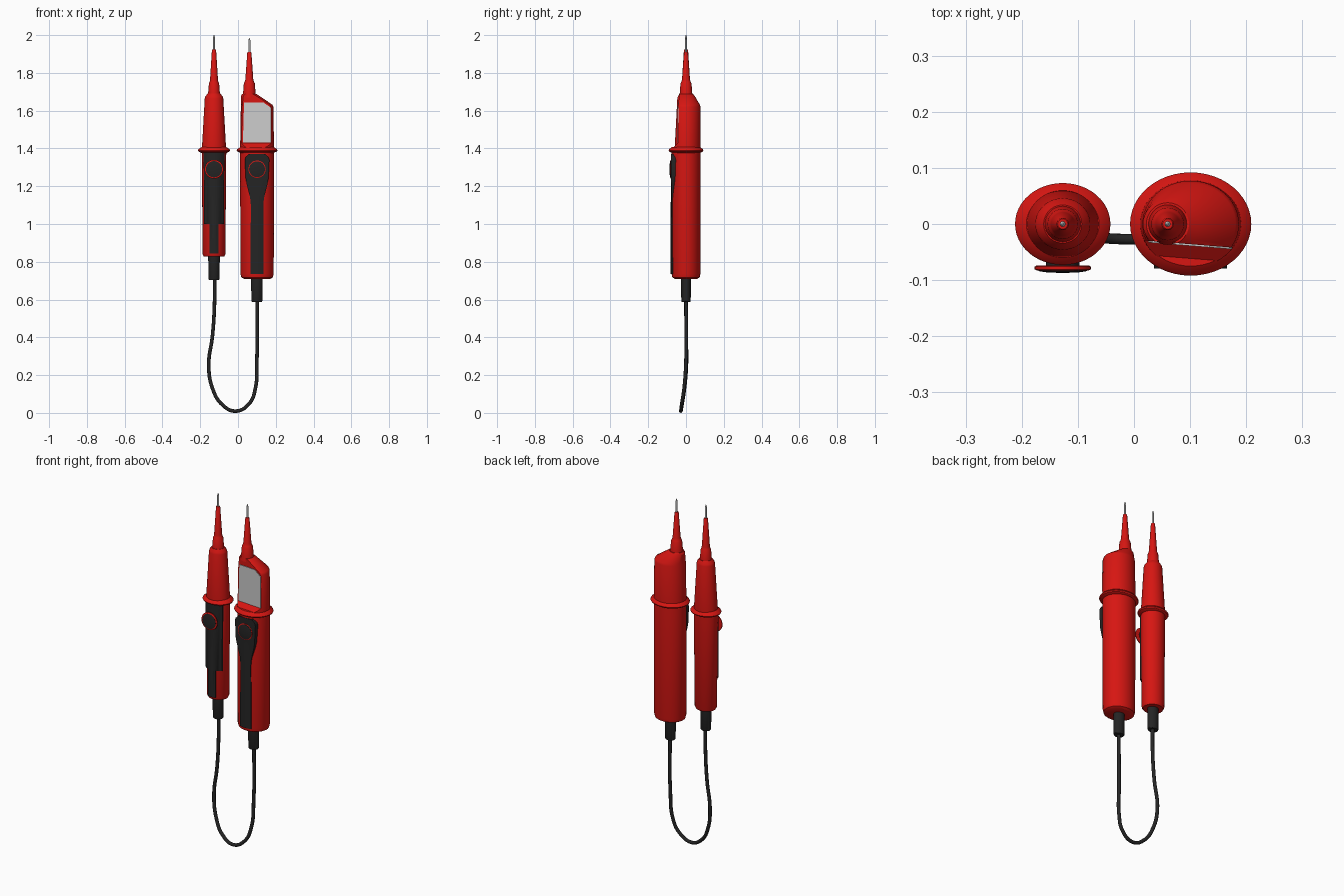
import bpy, bmesh, math
from mathutils import Vector

if "Cube" in bpy.data.objects:
    bpy.data.objects.remove(bpy.data.objects["Cube"])


def material(name, color):
    m = bpy.data.materials.new(name)
    m.diffuse_color = (*color, 1)
    m.use_nodes = True
    m.node_tree.nodes["Principled BSDF"].inputs["Base Color"].default_value = m.diffuse_color
    return m


RED = material("red_plastic", (0.68, 0.008, 0.006))
BLACK = material("black_rubber", (0.018, 0.018, 0.018))


def smooth(ob, angle=30):
    bpy.ops.object.select_all(action='DESELECT')
    bpy.context.view_layer.objects.active = ob
    ob.select_set(True)
    bpy.ops.object.shade_smooth_by_angle(angle=math.radians(angle))


def loft(name, rings, mat=None, shade=True):
    """Skin a stack of closed point rings and cap both ends."""
    bm = bmesh.new()
    rows = [[bm.verts.new(p) for p in r] for r in rings]
    n = len(rows[0])
    for a, b in zip(rows, rows[1:]):
        for i in range(n):
            j = (i + 1) % n
            bm.faces.new((a[i], a[j], b[j], b[i]))
    bm.faces.new(rows[0][::-1])
    bm.faces.new(rows[-1])
    bmesh.ops.recalc_face_normals(bm, faces=bm.faces[:])
    me = bpy.data.meshes.new(name)
    bm.to_mesh(me)
    bm.free()
    ob = bpy.data.objects.new(name, me)
    bpy.context.collection.objects.link(ob)
    if mat:
        me.materials.append(mat)
    if shade:
        smooth(ob)
    return ob


def turned(name, sections, mat=None, sides=48):
    """Elliptical sections given as (z, rx, ry, centre x)."""
    ang = [2 * math.pi * i / sides for i in range(sides)]
    return loft(name, [[(cx + rx * math.cos(a), ry * math.sin(a), z) for a in ang]
                       for z, rx, ry, cx in sections], mat)


def disc(name, x, z, profile, mat):
    """Round part facing the front, profile given as (y, radius)."""
    ang = [2 * math.pi * i / 40 for i in range(40)]
    return loft(name, [[(x + r * math.cos(a), y, z + r * math.sin(a)) for a in ang]
                       for y, r in profile], mat)


def grip(name, cx, rx, ry, rows, front):
    """Pad on the front of a handle, rows given as (z, half width, flatness)."""
    rings = []
    for z, w, flat in rows:
        ring = []
        for i in range(13):
            x = w * (i / 6 - 1)
            y = ry * math.sqrt(1 - (x / rx) ** 2) + 0.003
            ring.append((cx + x, -(flat * front + (1 - flat) * y), z))
        rings.append(ring + [(cx + w, -0.015, z), (cx - w, -0.015, z)])
    return loft(name, rings, BLACK)


def probe_tip(side, x, top, collar_r, base):
    turned(side + "_metal_tip", [(top - 0.09, 0.005, 0.005, x), (top - 0.012, 0.005, 0.005, x),
                                 (top, 0.0015, 0.0015, x)], None, 16)
    c = collar_r
    turned(side + "_tip_sleeve", [(base, c + 0.004, c + 0.004, x), (1.695, c, c, x),
                                  (1.745, c - 0.004, c - 0.004, x), (1.752, c - 0.008, c - 0.008, x),
                                  (1.765, 0.021, 0.021, x), (top - 0.078, 0.011, 0.011, x),
                                  (top - 0.075, 0.009, 0.009, x)], RED, 32)


def flange(side, x, rx, ry):
    turned(side + "_guard_flange", [(1.376, rx - 0.02, ry - 0.017, x), (1.384, rx - 0.003, ry - 0.003, x),
                                    (1.390, rx, ry, x), (1.396, rx - 0.003, ry - 0.003, x),
                                    (1.408, rx - 0.02, ry - 0.017, x)], RED)


# Left probe: handle, tapered nose and tip
LX = -0.127
turned("left_handle", [(0.828, 0.054, 0.049, LX), (0.84, 0.060, 0.055, LX), (1.39, 0.065, 0.059, LX),
                       (1.40, 0.064, 0.060, LX), (1.665, 0.049, 0.046, LX), (1.675, 0.046, 0.043, LX),
                       (1.69, 0.034, 0.034, LX)], RED)
probe_tip("left", LX, 2.0, 0.031, 1.67)
flange("left", LX, 0.085, 0.073)
grip("left_grip", LX, 0.065, 0.059, [(0.845, 0.023, 0), (0.999, 0.023, 0), (1.001, 0.052, 0.1),
                                     (1.38, 0.055, 0.1)], 0.06)
disc("left_button_stem", LX, 1.29, [(-0.05, 0.03), (-0.077, 0.03)], BLACK)
disc("left_button_ring", LX, 1.29, [(-0.074, 0.047), (-0.076, 0.05), (-0.081, 0.05), (-0.083, 0.046)], RED)
disc("left_button", LX, 1.29, [(-0.08, 0.043), (-0.084, 0.043), (-0.086, 0.03), (-0.087, 0.01)], BLACK)

# Right tester: handle and head, lofted toward the offset tip
RX, TX = 0.101, 0.06
body = turned("right_handle_and_head",
              [(0.71, 0.070, 0.060, RX), (0.717, 0.083, 0.072, RX), (0.735, 0.088, 0.076, RX),
               (1.39, 0.090, 0.078, RX), (1.62, 0.086, 0.077, RX), (1.632, 0.082, 0.073, 0.099),
               (1.678, 0.049, 0.046, 0.065), (1.688, 0.038, 0.038, TX)], RED)

# Flat screen face cut into the head, with a sloping ledge below
SLOPE = -0.08


def face_y(x):
    return -0.036 + SLOPE * (x - RX)


cutter = loft("screen_cutter", [[(x, face_y(x), 1.8), (x, face_y(x), 1.43), (x, -0.15, 1.345),
                                 (x, -0.15, 1.8)] for x in (-0.1, 0.3)], None, False)
cut = body.modifiers.new("screen_cut", 'BOOLEAN')
cut.object = cutter
cut.operation = 'DIFFERENCE'
cut.solver = 'EXACT'
bpy.context.view_layer.objects.active = body
bpy.ops.object.modifier_apply(modifier=cut.name)
bpy.data.objects.remove(cutter)
smooth(body)

outline = [(0.026, 1.432), (0.175, 1.432), (0.175, 1.615), (0.135, 1.643), (0.032, 1.643)]
loft("screen", [[(x, face_y(x) + d, z) for x, z in outline] for d in (0.004, -0.003)], None, False)

probe_tip("right", TX, 1.985, 0.033, 1.67)
flange("right", RX, 0.108, 0.092)
grip("right_grip", RX, 0.090, 0.078, [(0.735, 0.035, 0), (1.10, 0.033, 0), (1.14, 0.037, 0.3),
                                      (1.21, 0.055, 0.9), (1.24, 0.060, 1), (1.34, 0.065, 1),
                                      (1.355, 0.060, 1), (1.37, 0.045, 1)], 0.079)
disc("right_button_ring", RX, 1.29, [(-0.07, 0.046), (-0.080, 0.046), (-0.081, 0.044)], RED)
disc("right_button", RX, 1.29, [(-0.07, 0.042), (-0.082, 0.042), (-0.084, 0.03), (-0.085, 0.01)], BLACK)

# Strain reliefs
for side, x, top in (("left", LX, 0.835), ("right", 0.1, 0.72)):
    turned(side + "_strain_relief", [(top - 0.132, 0.026, 0.023, x), (top - 0.128, 0.029, 0.025, x),
                                     (top, 0.031, 0.026, x)], BLACK, 32)

# Hanging cable
path = [(LX + 0.003, 0, 0.74), (-0.125, 0, 0.56), (-0.135, 0.001, 0.41), (-0.155, 0.002, 0.25),
        (-0.135, -0.008, 0.13), (-0.085, -0.021, 0.045), (-0.012, -0.027, 0.0095),
        (0.06, -0.022, 0.05), (0.092, -0.010, 0.13), (0.1, 0, 0.28), (0.102, 0, 0.62)]
cu = bpy.data.curves.new("cable", 'CURVE')
cu.dimensions = '3D'
cu.bevel_depth = 0.0095
cu.bevel_resolution = 4
cu.use_fill_caps = True
sp = cu.splines.new('BEZIER')
sp.bezier_points.add(len(path) - 1)
for bp, p in zip(sp.bezier_points, path):
    bp.co = Vector(p)
    bp.handle_left_type = bp.handle_right_type = 'AUTO'
cu.materials.append(BLACK)
bpy.context.collection.objects.link(bpy.data.objects.new("cable", cu))
